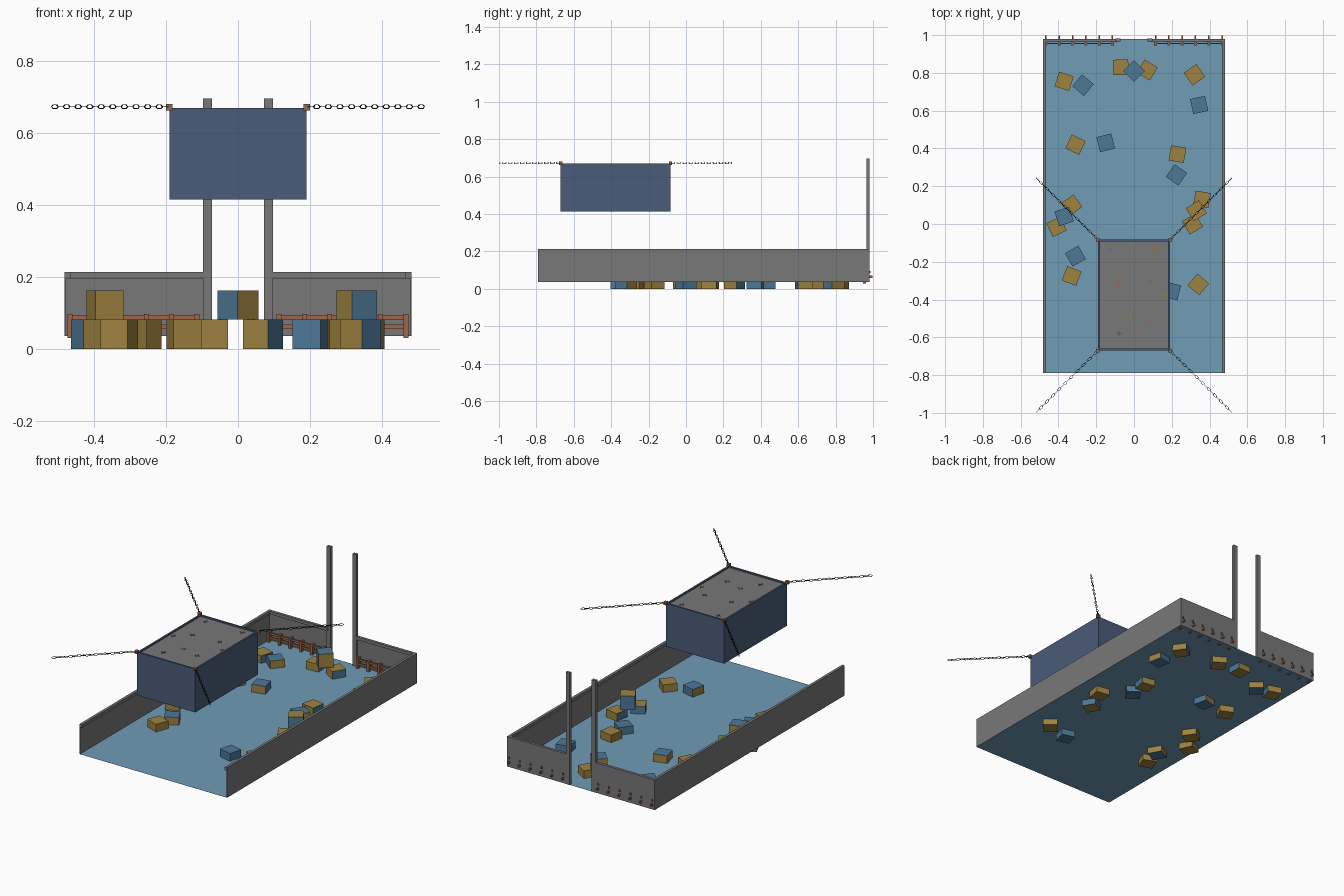
import bpy, bmesh, math
from mathutils import Matrix, Vector

if "Cube" in bpy.data.objects:
    bpy.data.objects.remove(bpy.data.objects["Cube"])


def material(name, rgb):
    linear = [((c + 0.055) / 1.055) ** 2.4 for c in rgb] + [1]
    m = bpy.data.materials.new(name)
    m.use_nodes = True
    m.diffuse_color = linear
    m.node_tree.nodes["Principled BSDF"].inputs["Base Color"].default_value = linear
    return m


WATER = material("pale blue", (0.44, 0.61, 0.71))
GREY = material("stone grey", (0.47, 0.47, 0.47))
GOLD = material("dull gold", (0.62, 0.51, 0.25))
BLUE = material("steel blue", (0.30, 0.47, 0.59))
NAVY = material("navy", (0.29, 0.36, 0.47))
BROWN = material("rust brown", (0.62, 0.40, 0.29))
BLACK = material("chain black", (0.06, 0.06, 0.06))


def finish(name, bm, *mats):
    mesh = bpy.data.meshes.new(name)
    bm.normal_update()
    bm.to_mesh(mesh)
    bm.free()
    for m in mats:
        mesh.materials.append(m)
    ob = bpy.data.objects.new(name, mesh)
    bpy.context.collection.objects.link(ob)
    return ob


def add_box(bm, lo, hi):
    lo, hi = Vector(lo), Vector(hi)
    mat = Matrix.Translation((lo + hi) / 2) @ Matrix.Diagonal((*(hi - lo), 1))
    bmesh.ops.create_cube(bm, size=1, matrix=mat)


def box(name, lo, hi, mat):
    bm = bmesh.new()
    add_box(bm, lo, hi)
    return finish(name, bm, mat)


W, FRONT, BACK = 0.482, -0.79, 0.98
FLOOR, TOP = 0.036, 0.213

# Floor sheet
bm = bmesh.new()
bmesh.ops.create_grid(bm, x_segments=1, y_segments=1, size=1, matrix=Matrix.Translation(
    (0, (FRONT + BACK) / 2, FLOOR)) @ Matrix.Diagonal((W, (BACK - FRONT) / 2, 1, 1)))
finish("floor", bm, WATER)

for s, side in ((1, "left"), (-1, "right")):
    def span(x0, x1):
        return sorted((s * x0, s * x1))

    def sided(name, x0, x1, y, z, mat):
        a, b = span(x0, x1)
        box(side + "_" + name, (a, y[0], z[0]), (b, y[1], z[1]), mat)

    # Thin walls with a thicker cap along the top
    sided("side_wall", W - 0.003, W, (FRONT, BACK), (FLOOR, TOP), GREY)
    sided("side_cap", W - 0.016, W, (FRONT, BACK), (TOP - 0.018, TOP), GREY)
    sided("back_wall", 0.09, W, (BACK - 0.004, BACK), (FLOOR, TOP), GREY)
    sided("back_cap", 0.09, W, (BACK - 0.016, BACK), (TOP - 0.018, TOP), GREY)
    sided("gate_post", 0.072, 0.097, (0.965, 0.981), (FLOOR, 0.696), GREY)

    # Rails with uprights and pegs through the back wall
    bm = bmesh.new()
    for z in (0.055, 0.081):
        a, b = span(0.11, 0.47)
        add_box(bm, (a, 0.952, z), (b, 0.959, z + 0.012))
    for i in range(6):
        x = s * (0.114 + i * 0.0705)
        add_box(bm, (x - 0.007, 0.946, 0.03), (x + 0.007, 0.963, 0.097))
        for z, end in ((0.065, 0.998), (0.09, 0.986)):
            add_box(bm, (x - 0.004, 0.955, z - 0.006), (x + 0.004, end, z + 0.006))
    finish(side + "_fence", bm, BROWN)

# Hanging tank with a recessed grey lid
bm = bmesh.new()
add_box(bm, (-0.19, -0.67, 0.415), (0.19, -0.083, 0.67))
bm.normal_update()
lid = [f for f in bm.faces if f.normal.z > 0.9]
bmesh.ops.inset_region(bm, faces=lid, thickness=0.014)
hole = bmesh.ops.extrude_face_region(bm, geom=lid)["geom"]
bmesh.ops.delete(bm, geom=lid, context="FACES")
bmesh.ops.translate(bm, vec=(0, 0, -0.008), verts=[v for v in hole if isinstance(v, bmesh.types.BMVert)])
for f in hole:
    if isinstance(f, bmesh.types.BMFace):
        f.material_index = 1
finish("hanging_tank", bm, NAVY, GREY)

# Small plus marks on the lid
marks = {
    BLUE: ((-0.12, -0.13), (0.09, -0.30)),
    BROWN: ((0.12, -0.13), (-0.08, -0.31), (0.09, -0.51)),
    GOLD: ((-0.16, -0.375), (0.16, -0.375), (-0.02, -0.48)),
    NAVY: ((-0.08, -0.58),),
}
for mat, spots in marks.items():
    bm = bmesh.new()
    for x, y in spots:
        for dx, dy in ((0.014, 0.002), (0.002, 0.014)):
            add_box(bm, (x - dx, y - dy, 0.66), (x + dx, y + dy, 0.664))
    finish("lid_marks", bm, mat)


# Chain link: a stretched hexagonal ring of thin square bar
def add_link(bm, mat, length, width, bar):
    rings = []
    for i in range(6):
        a = math.tau * i / 6
        d = Vector((math.cos(a), math.sin(a), 0))
        c = Vector((d.x * length, d.y * width, 0))
        rings.append([bm.verts.new(mat @ (c + d * u * bar + Vector((0, 0, v * bar))))
                      for u, v in ((1, 1), (-1, 1), (-1, -1), (1, -1))])
    for i in range(6):
        p, q = rings[i], rings[(i + 1) % 6]
        for j in range(4):
            k = (j + 1) % 4
            bm.faces.new((p[j], p[k], q[k], q[j]))


# Corner brackets and the chains running out from them
for sx in (1, -1):
    for y, sy in ((-0.083, 1), (-0.67, -1)):
        x = sx * 0.191
        box("corner_bracket", (x - 0.009, y - 0.009, 0.662), (x + 0.009, y + 0.009, 0.68), BROWN)
        bm = bmesh.new()
        heading = Matrix.Rotation(math.atan2(sy, sx), 4, "Z")
        for i in range(20):
            d = 0.012 + i * 0.0161
            turn = Matrix.Rotation(math.pi / 2 * (i % 2), 4, "X")
            add_link(bm, Matrix.Translation((x + sx * d, y + sy * d, 0.673)) @ heading @ turn,
                     0.0135, 0.006, 0.0012)
        bmesh.ops.recalc_face_normals(bm, faces=bm.faces)
        finish("chain", bm, BLACK)

# Crates: x, y, turn, level, colours of top, front, side towards left and side towards right
SIZE = 0.081
crates = [
    (-.37, .755, -18, 0, "GGBG"), (-.27, .735, 50, 0, "BGGB"), (-.07, .83, 2, 0, "GGBG"),
    (.07, .815, -31, 0, "GGBG"), (0, .81, 44, 1, "BGGB"), (.32, .79, 35, 0, "GBGG"),
    (.345, .63, 12, 0, "BBGB"), (-.31, .42, -25, 0, "GGGG"), (-.15, .43, 14, 0, "BGBG"),
    (.23, .37, -10, 0, "GGBG"), (.225, .26, -35, 0, "BBGB"), (-.33, .10, 35, 0, "GGGB"),
    (-.41, -.015, 25, 0, "GGGB"), (-.37, .04, 18, 1, "BGBG"), (.36, .13, -10, 0, "GGGB"),
    (.31, 0, 30, 0, "GBBG"), (.33, .07, 32, 1, "GBGG"), (-.31, -.17, 30, 0, "BGGB"),
    (-.33, -.275, -21, 0, "GGGG"), (.34, -.32, -40, 0, "GGBG"), (.2, -.355, -14, 0, "BBBG"),
]
for x, y, turn, level, tones in crates:
    bm = bmesh.new()
    bmesh.ops.create_cube(bm, size=SIZE)
    bm.normal_update()
    for f in bm.faces:
        n = f.normal
        if abs(n.z) > 0.5:
            tone = tones[0]
        elif abs(n.y) > 0.5:
            tone = tones[1]
        else:
            tone = tones[2] if n.x > 0 else tones[3]
        f.material_index = "GB".index(tone)
    bm.transform(Matrix.Translation((x, y, SIZE * (level + 0.5)))
                 @ Matrix.Rotation(math.radians(turn), 4, "Z"))
    finish("crate", bm, GOLD, BLUE)
